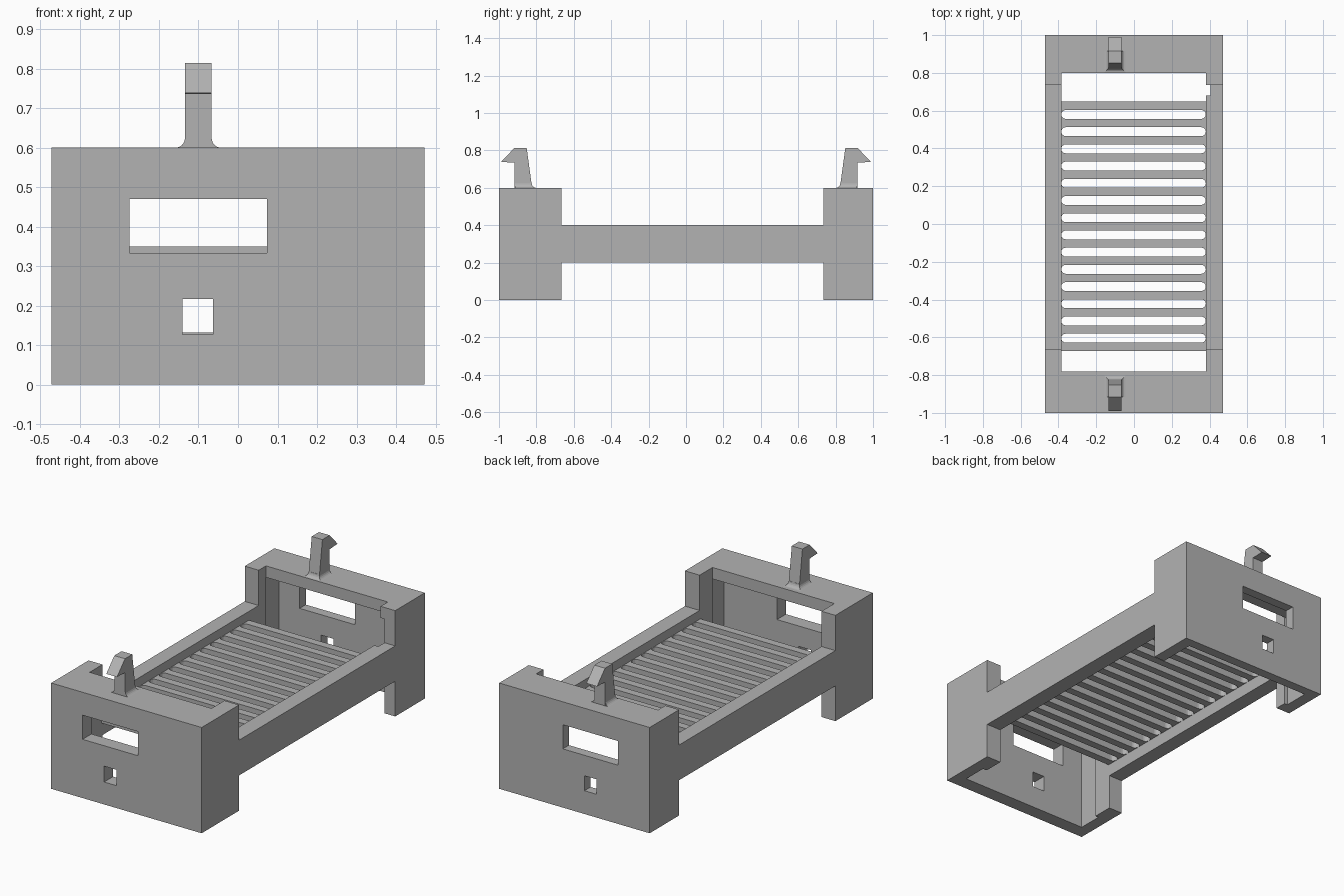
import bpy
import bmesh
import math

if "Cube" in bpy.data.objects:
    bpy.data.objects.remove(bpy.data.objects["Cube"], do_unlink=True)

# Single flat material
grey = bpy.data.materials.new("plain grey")
grey.use_nodes = True
colour = (0.45, 0.45, 0.45, 1)
grey.diffuse_color = colour
grey.node_tree.nodes["Principled BSDF"].inputs["Base Color"].default_value = colour


def add_object(name, bm):
    bmesh.ops.recalc_face_normals(bm, faces=bm.faces)
    mesh = bpy.data.meshes.new(name)
    bm.to_mesh(mesh)
    bm.free()
    mesh.materials.append(grey)
    obj = bpy.data.objects.new(name, mesh)
    bpy.context.collection.objects.link(obj)
    return obj


def loft(name, rings):
    """Skin a list of equal-length point rings and cap both ends."""
    bm = bmesh.new()
    loops = [[bm.verts.new(p) for p in ring] for ring in rings]
    for a, b in zip(loops, loops[1:]):
        for i in range(len(a)):
            j = (i + 1) % len(a)
            bm.faces.new((a[i], a[j], b[j], b[i]))
    bm.faces.new(loops[0][::-1])
    bm.faces.new(loops[-1])
    return add_object(name, bm)


def rect(x0, x1, y0, y1, z):
    return [(x0, y0, z), (x1, y0, z), (x1, y1, z), (x0, y1, z)]


def box(name, x, y, z):
    return loft(name, [rect(*x, *y, h) for h in z])


def cut(target, cutter):
    """Subtract the cutter from the target and discard it."""
    cutter.hide_render = True
    mod = target.modifiers.new("cut", "BOOLEAN")
    mod.operation = "DIFFERENCE"
    mod.solver = "EXACT"
    mod.object = cutter
    bpy.context.view_layer.objects.active = target
    bpy.ops.object.modifier_apply(modifier=mod.name)
    bpy.data.objects.remove(cutter, do_unlink=True)


# Outer frame: tall end blocks joined by low side rails
HALF_W = 0.472
INNER = (-0.385, 0.38)
ALL = (-1, 1)
frame = box("frame", (-HALF_W, HALF_W), (-1, 1), (0, 0.6))
frame_cuts = [
    (INNER, (-0.78, 0.80), ALL),                      # central opening
    (ALL, (-0.665, 0.735), (0.4, 1)),                 # above the rails
    (ALL, (-0.665, 0.735), (-1, 0.2)),                # below the rails
    ((-0.405, 0.405), (-0.92, -0.78), (-1, 0.535)),   # front cavity under the lip
    ((-0.405, 0.405), (0.80, 0.945), (-1, 0.535)),    # back cavity under the lip
    ((0.3, 0.405), (0.68, 0.80), (-1, 0.535)),        # notch in the left rail
]
# Windows in both end walls
for y, sill in (((-1.1, -0.85), 0.127), ((0.85, 1.1), 0.132)):
    frame_cuts.append(((-0.275, 0.073), y, (0.333, 0.47)))
    frame_cuts.append(((-0.14, -0.063), y, (sill, 0.217)))
for dims in frame_cuts:
    cut(frame, box("frame_cutter", *dims))

# Slatted floor with round-ended slots
floor = box("slatted_floor", (INNER[0] - 0.005, INNER[1] + 0.005),
            (-0.672, 0.648), (0.27, 0.35))
PITCH, RADIUS, SLOTS = 0.0911, 0.0235, 14
for k in range(SLOTS):
    yc = 0.58 - k * PITCH
    outline = []
    for xc, start in ((INNER[1] - RADIUS, -90), (INNER[0] + RADIUS, 90)):
        for s in range(9):
            a = math.radians(start + s * 22.5)
            outline.append((xc + RADIUS * math.cos(a), yc + RADIUS * math.sin(a)))
    cut(floor, loft("slot_cutter", [[(x, y, z) for x, y in outline] for z in (0.2, 0.45)]))

# Snap hooks with flared feet, one on each end block
HX0, HX1 = -0.134, -0.067
PROFILE = [(0.912, 0.595), (0.912, 0.735), (0.985, 0.738), (0.913, 0.814),
           (0.848, 0.814), (0.818, 0.595)]
for label, side, shift in (("front", -1, -0.004), ("back", 1, 0.004)):
    loft(label + "_hook",
         [[(x, side * y + shift, z) for y, z in PROFILE] for x in (HX0, HX1)])
    rings = []
    for s in range(6):
        a = math.radians(s * 18)
        off = 0.022 * (1 - math.sin(a))
        z = 0.6 + 0.026 * (1 - math.cos(a))
        ys = sorted((side * 0.911 + shift, side * (0.821 - off) + shift))
        rings.append(rect(HX0 - off, HX1 + off, *ys, z))
    loft(label + "_hook_foot", rings)
